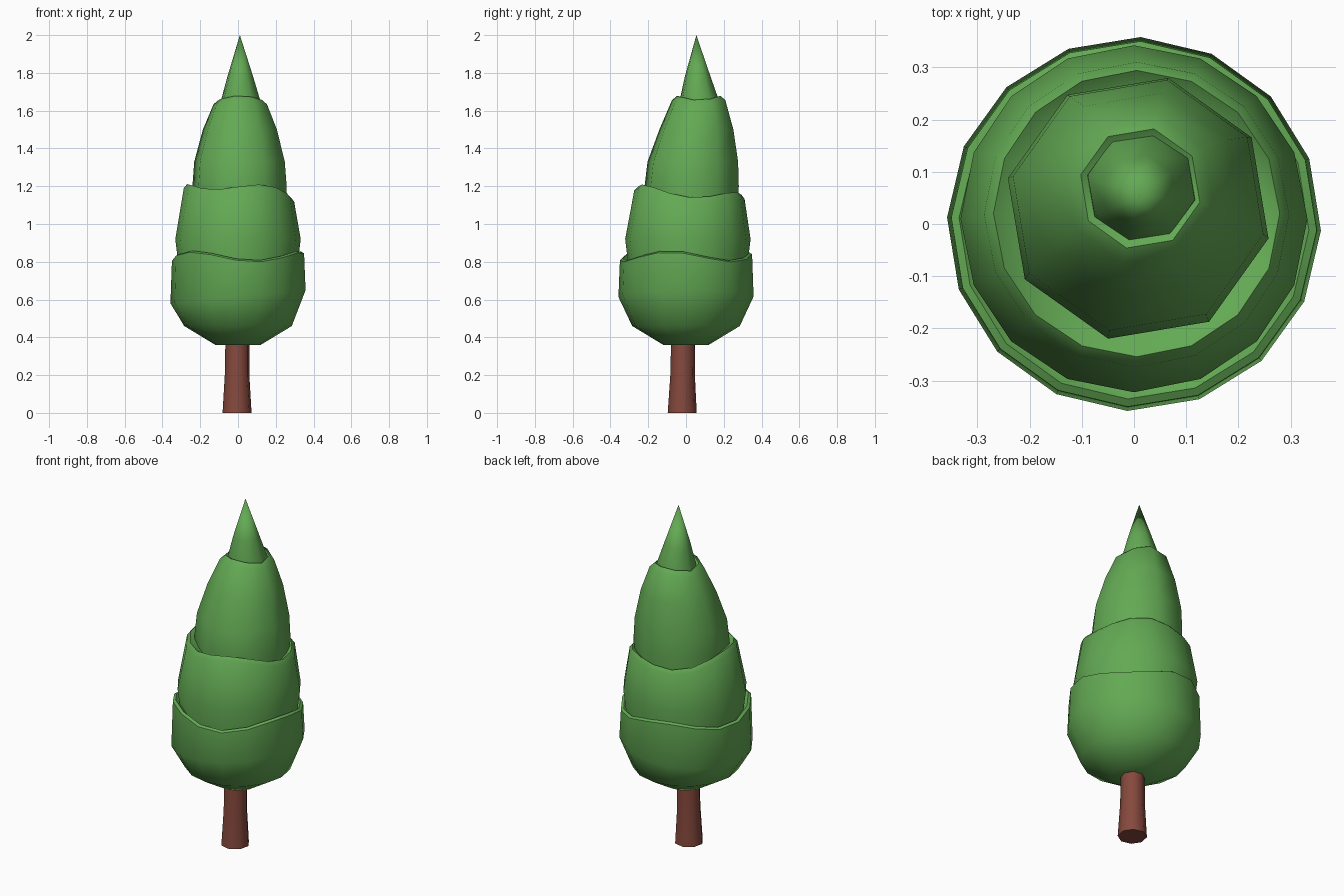
import bpy, math

if "Cube" in bpy.data.objects:
    bpy.data.objects.remove(bpy.data.objects["Cube"])


def material(name, rgb):
    m = bpy.data.materials.new(name)
    m.diffuse_color = (*rgb, 1)
    m.use_nodes = True
    m.node_tree.nodes["Principled BSDF"].inputs["Base Color"].default_value = m.diffuse_color
    return m


LEAF = material("leaf green", (0.125, 0.40, 0.088))
BARK = material("bark brown", (0.235, 0.066, 0.046))


def flat(t):
    return 0.0


def loft(name, rings, sides, phase, mat, apex=None):
    """Closed stack of rings: (centre x, centre y, radius, z, height offset by angle)."""
    verts, faces = [], []
    for cx, cy, r, z, wave in rings:
        for i in range(sides):
            t = math.radians(phase) + i * math.tau / sides
            verts.append((cx + r * math.cos(t), cy + r * math.sin(t), z + wave(t)))
    for k in range(len(rings) - 1):
        for i in range(sides):
            a, b = k * sides + i, k * sides + (i + 1) % sides
            faces.append((a, b, b + sides, a + sides))
    faces.append(tuple(reversed(range(sides))))
    top = [(len(rings) - 1) * sides + i for i in range(sides)]
    if apex:
        verts.append(apex)
        faces += [(top[i], top[(i + 1) % sides], len(verts) - 1) for i in range(sides)]
    else:
        faces.append(tuple(top))
    me = bpy.data.meshes.new(name)
    me.from_pydata(verts, [], faces)
    me.materials.append(mat)
    me.shade_smooth()
    me.set_sharp_from_angle(angle=math.radians(50))
    ob = bpy.data.objects.new(name, me)
    bpy.context.collection.objects.link(ob)
    return ob


# wavy rims and slight tilts
def low_rim(t):
    return 0.026 * math.cos(3 * t + math.radians(45))


def low_tilt(t):
    return 0.035 * math.cos(t)


def mid_rim(t):
    return -0.02 * math.cos(3 * t) - 0.022 * math.sin(t) - 0.015 * math.cos(t)


def top_rim(t):
    return 0.012 * math.cos(2 * (t - math.pi / 2))


# trunk
loft("trunk", [(-0.005, -0.02, 0.078, 0, flat), (-0.005, -0.018, 0.066, 0.2, flat),
               (-0.003, -0.015, 0.064, 0.42, flat)], 8, 10, BARK)

# lowest foliage tier, a cup with a wavy rim
loft("foliage_low", [(0, 0, 0.12, 0.36, flat), (0, 0, 0.285, 0.46, flat),
                     (0, 0, 0.358, 0.615, low_tilt), (0, 0, 0.35, 0.825, low_rim),
                     (0, 0, 0.335, 0.833, low_rim), (0, 0, 0.30, 0.795, low_rim)],
     16, -2, LEAF)

# middle foliage tier
loft("foliage_middle", [(0, 0.01, 0.31, 0.74, flat), (0, 0.01, 0.332, 0.92, flat),
                        (0.005, 0.018, 0.292, 1.155, mid_rim),
                        (0.005, 0.02, 0.274, 1.176, mid_rim),
                        (0.005, 0.025, 0.22, 1.135, mid_rim)],
     16, 0, LEAF)

# upper foliage tier, leaning back a little
loft("foliage_upper", [(0.008, 0.03, 0.25, 1.08, flat), (0.008, 0.03, 0.256, 1.2, flat),
                       (0.008, 0.036, 0.246, 1.33, flat), (0.01, 0.055, 0.201, 1.5, flat),
                       (0.012, 0.067, 0.145, 1.645, top_rim),
                       (0.012, 0.068, 0.117, 1.668, top_rim),
                       (0.012, 0.068, 0.08, 1.645, top_rim)],
     8, 32, LEAF)

# pointed tip
loft("foliage_tip", [(0.014, 0.07, 0.108, 1.62, flat), (0.014, 0.07, 0.105, 1.66, flat),
                     (0.012, 0.062, 0.07, 1.78, flat)], 8, 32, LEAF, apex=(0.01, 0.055, 2.0))
